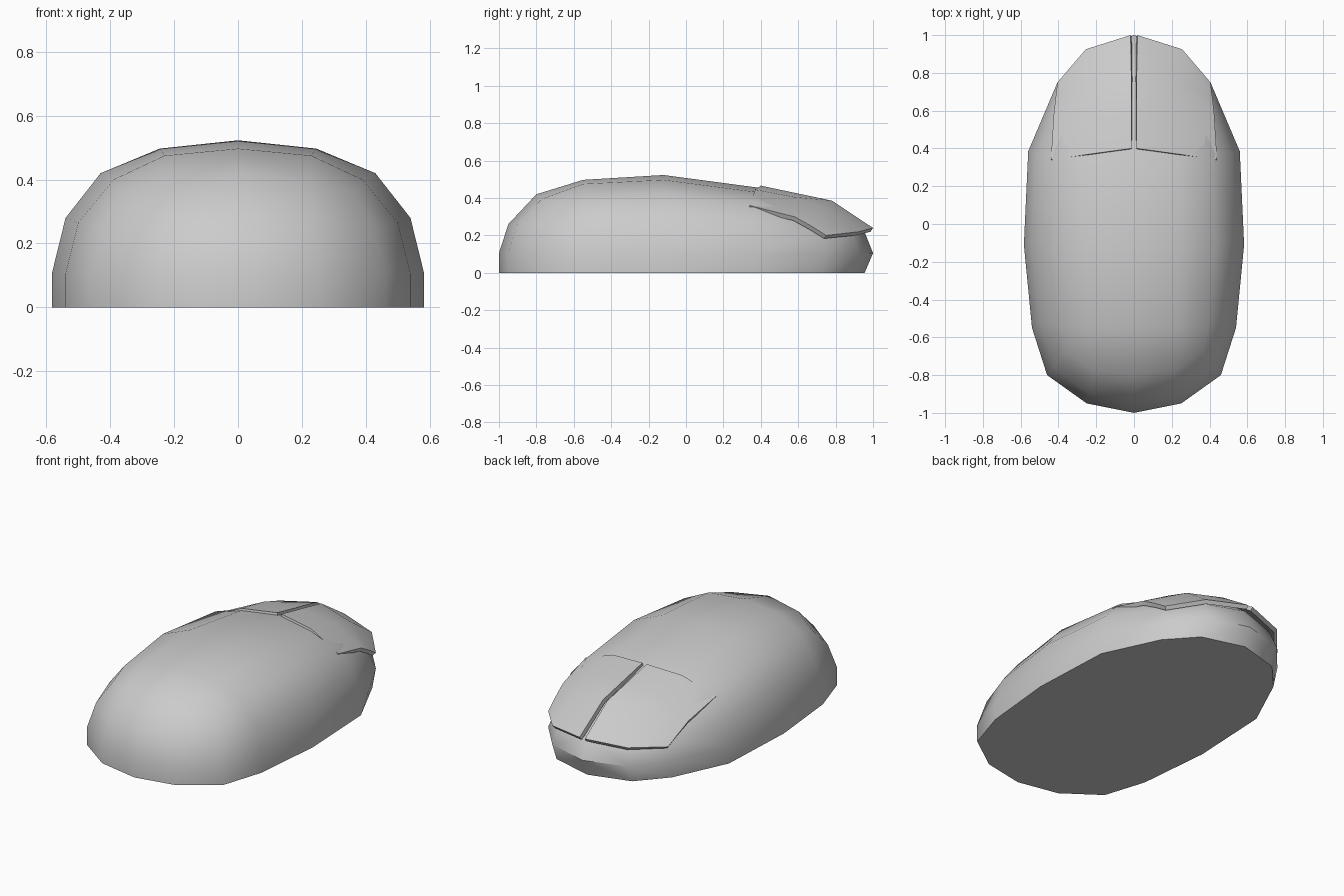
import bpy

if "Cube" in bpy.data.objects:
    bpy.data.objects.remove(bpy.data.objects["Cube"])


def build(name, strips, caps=(), thickness=0.0, angle=0.7):
    """Skin the right half from neighbouring rows of points, then mirror it."""
    verts, index, faces = [], {}, []

    def vid(p):
        if p not in index:
            index[p] = len(verts)
            verts.append(p)
        return index[p]

    for rows in strips:
        for a, b in zip(rows, rows[1:]):
            for i in range(len(a) - 1):
                faces.append([vid(p) for p in (a[i], a[i + 1], b[i + 1], b[i])])
    for cap in caps:
        faces.append([vid(p) for p in cap])
    mesh = bpy.data.meshes.new(name)
    mesh.from_pydata(verts, [], faces)
    obj = bpy.data.objects.new(name, mesh)
    bpy.context.collection.objects.link(obj)
    bpy.ops.object.select_all(action='DESELECT')
    obj.select_set(True)
    bpy.context.view_layer.objects.active = obj
    if thickness:
        solid = obj.modifiers.new("Thickness", 'SOLIDIFY')
        solid.thickness = thickness
        solid.offset = -1
    obj.modifiers.new("Mirror", 'MIRROR')
    for mod in list(obj.modifiers):
        bpy.ops.object.modifier_apply(modifier=mod.name)
    bpy.ops.object.shade_smooth_by_angle(angle=angle)
    return obj


# Body: plan outline from back centre, round the right side, to front centre
plan = [(0, -1), (.25, -.95), (.46, -.8), (.54, -.55), (.583, -.11),
        (.56, .385), (.405, .75), (.255, .925), (0, 1)]
waist = [(x, y, .105) for x, y in plan]
base = [(x, y * (.955 if y > .7 else 1), 0.0) for x, y in plan]
shoulder_z = [.26, .26, .25, .265, .28, .26, .21, .22, .23]
shoulder = [(x * .926, y * .95, z) for (x, y), z in zip(plan, shoulder_z)]
rim = [(0, -.8, .42), (.22, -.77, .395), (.37, -.68, .36),
       (.39, -.54, .40), (.43, -.11, .42), (.41, .37, .38),
       (.34, .62, .32), (.21, .75, .315), (0, .8, .34)]

# Domed top grid that closes the rim
side_column = rim[2:7]
mid_column = [rim[1], (.23, -.55, .475), (.245, -.12, .497), (.235, .39, .43), rim[7]]
centre_column = [rim[0], (0, -.55, .497), (0, -.12, .523), (0, .39, .455), rim[8]]
build("mouse_body",
      [[base, waist, shoulder, rim], [side_column, mid_column, centre_column]],
      caps=[base[::-1]])

# Buttons: overhanging plates, outer column to inner column, with a centre gap
outer = [(.44, .34, .36), (.425, .58, .30), (.415, .67, .25), (.405, .75, .20)]
middle = [(.235, .37, .445), (.235, .58, .405), (.24, .74, .35), (.255, .925, .22)]
inner = [(.014, .40, .466), (.014, .58, .428), (.014, .78, .386), (.018, 1, .24)]
build("mouse_buttons", [[outer, middle, inner]], thickness=.025)
